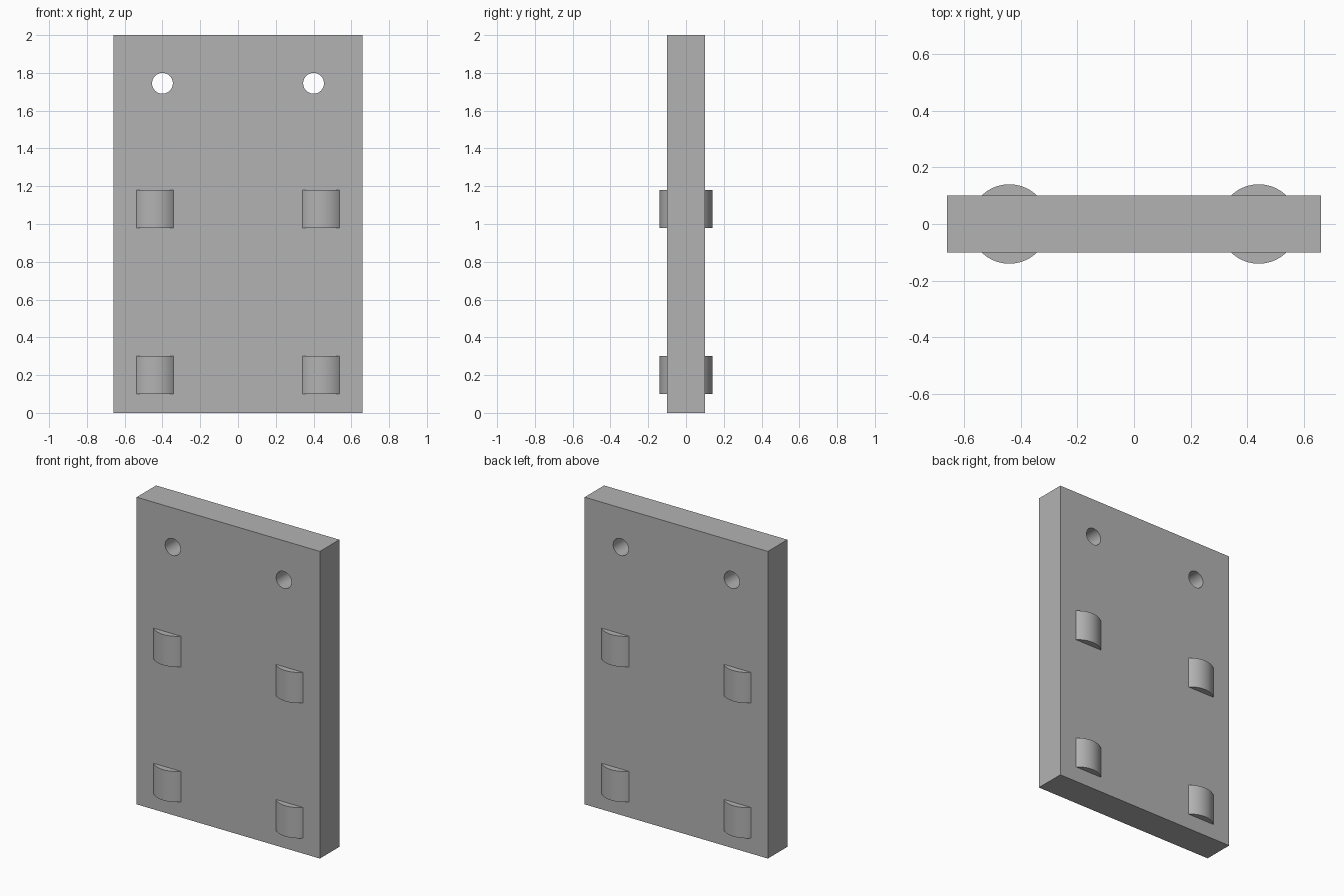
import bpy

cube = bpy.data.objects.get("Cube")
if cube:
    bpy.data.objects.remove(cube, do_unlink=True)

grey = bpy.data.materials.new("plain_grey")
grey.use_nodes = True
colour = (0.45, 0.45, 0.45, 1)
grey.diffuse_color = colour
grey.node_tree.nodes["Principled BSDF"].inputs["Base Color"].default_value = colour


def cylinder(name, radius, depth, location, rotation=(0, 0, 0)):
    bpy.ops.mesh.primitive_cylinder_add(
        vertices=96, radius=radius, depth=depth, location=location, rotation=rotation)
    obj = bpy.context.object
    obj.name = name
    obj.data.materials.append(grey)
    return obj


def combine(target, tool, operation):
    mod = target.modifiers.new(tool.name, "BOOLEAN")
    mod.operation = operation
    mod.solver = "EXACT"
    mod.object = tool
    bpy.context.view_layer.objects.active = target
    bpy.ops.object.modifier_apply(modifier=mod.name)
    bpy.data.objects.remove(tool, do_unlink=True)


# Flat slab
bpy.ops.mesh.primitive_cube_add(size=1, location=(0, 0, 1))
plate = bpy.context.object
plate.name = "plate"
plate.scale = (1.32, 0.2, 2)
bpy.ops.object.transform_apply(location=True, rotation=False, scale=True)
plate.data.materials.append(grey)

for side in (-1, 1):
    # Mounting hole through the top corner
    hole = cylinder("hole", 0.055, 0.5, (side * 0.4, 0, 1.745), (1.570796, 0, 0))
    combine(plate, hole, "DIFFERENCE")
    # Upright pins that bulge out of both faces
    for height in (0.2, 1.08):
        pin = cylinder("pin", 0.14, 0.2, (side * 0.44, 0, height))
        combine(plate, pin, "UNION")

# Smooth round walls, sharp edges
bpy.ops.object.select_all(action="DESELECT")
plate.select_set(True)
bpy.context.view_layer.objects.active = plate
bpy.ops.object.shade_smooth_by_angle(angle=0.5)
